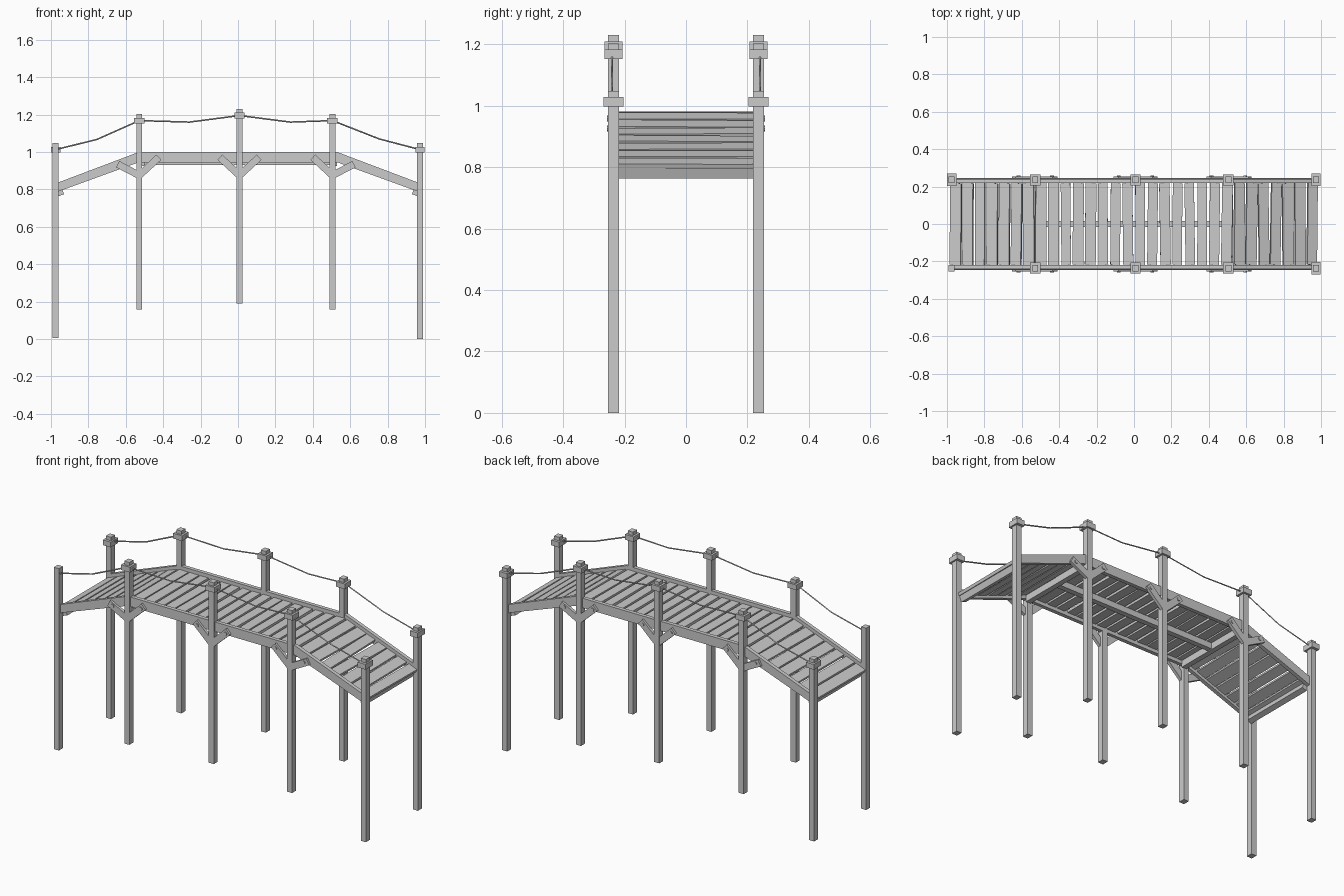
import bpy, bmesh, math, random
from mathutils import Matrix, Vector

random.seed(4)
if "Cube" in bpy.data.objects:
    bpy.data.objects.remove(bpy.data.objects["Cube"])

wood = bpy.data.materials.new("plain grey wood")
wood.use_nodes = True
GREY = (0.6, 0.6, 0.6, 1)
wood.diffuse_color = GREY
wood.node_tree.nodes["Principled BSDF"].inputs["Base Color"].default_value = GREY


def finish(name, bm):
    mesh = bpy.data.meshes.new(name)
    bmesh.ops.recalc_face_normals(bm, faces=bm.faces)
    bm.to_mesh(mesh)
    bm.free()
    mesh.materials.append(wood)
    obj = bpy.data.objects.new(name, mesh)
    bpy.context.collection.objects.link(obj)
    return obj


def box(name, centre, size, pitch=0, yaw=0):
    bm = bmesh.new()
    bmesh.ops.create_cube(bm, size=1, matrix=Matrix.Translation(centre)
                          @ Matrix.Rotation(-pitch, 4, 'Y')
                          @ Matrix.Rotation(yaw, 4, 'Z')
                          @ Matrix.Diagonal((*size, 1)))
    return finish(name, bm)


def bar(name, a, b, y, width, thick):
    # straight timber between two (x, z) points
    dx, dz = b[0] - a[0], b[1] - a[1]
    centre = ((a[0] + b[0]) / 2, y, (a[1] + b[1]) / 2)
    return box(name, centre, (math.hypot(dx, dz), thick, width), math.atan2(dz, dx))


def prism(name, outline, y, thick):
    # outline in x, z extruded along y
    bm = bmesh.new()
    face = bm.faces.new([bm.verts.new((x, y - thick / 2, z)) for x, z in outline])
    new = bmesh.ops.extrude_face_region(bm, geom=[face])["geom"]
    verts = [v for v in new if isinstance(v, bmesh.types.BMVert)]
    bmesh.ops.translate(bm, verts=verts, vec=(0, thick, 0))
    return finish(name, bm)


def peg(name, x, y, z):
    bm = bmesh.new()
    bmesh.ops.create_cone(bm, cap_ends=True, segments=8, radius1=0.01, radius2=0.01,
                          depth=0.012, matrix=Matrix.Translation((x, y, z))
                          @ Matrix.Rotation(math.pi / 2, 4, 'X'))
    return finish(name, bm)


def rope(name, points, y):
    curve = bpy.data.curves.new(name, 'CURVE')
    curve.dimensions = '3D'
    curve.bevel_depth = 0.004
    curve.bevel_resolution = 0
    curve.use_fill_caps = True
    line = curve.splines.new('POLY')
    line.points.add(len(points) - 1)
    for p, (x, z) in zip(line.points, points):
        p.co = (x, y, z, 1)
    curve.materials.append(wood)
    bpy.context.collection.objects.link(bpy.data.objects.new(name, curve))


ROW = 0.236
BEND, END = 0.53, 0.985
# x, foot height, cap centre height
POSTS = [(-0.975, 0.005, 1.013), (-0.528, 0.157, 1.168), (0.008, 0.19, 1.195),
         (0.505, 0.157, 1.168), (0.973, 0, 1.013)]
SAGS = [(-0.755, 1.067), (-0.26, 1.16), (0.28, 1.16), (0.755, 1.07)]

for s, side in ((-1, "right"), (1, "left")):
    y = s * ROW

    # posts with square collars
    for i, (x, foot, cap) in enumerate(POSTS):
        top = cap + 0.035
        box(f"{side}_post_{i}", (x, y, (foot + top) / 2), (0.032, 0.036, top - foot))
        if i or s > 0:
            wide = 0.066 if i in (0, 4) else 0.058
            deep = 0.05 if i in (0, 4) else 0.056
            box(f"{side}_post_collar_{i}", (x, y, cap), (deep, wide, 0.03))

    # sagging ropes
    for i, sag in enumerate(SAGS):
        a, b = POSTS[i], POSTS[i + 1]
        rope(f"{side}_rope_{i}", [(a[0], a[2]), sag, (b[0], b[2])], s * 0.241)

    # side beams
    prism(f"{side}_flat_beam", [(-BEND, 0.945), (BEND, 0.945), (BEND, 1), (-BEND, 1)],
          s * 0.23, 0.022)
    for e, end in ((-1, "low"), (1, "high")):
        prism(f"{side}_{end}_slope_beam",
              [(e * BEND, 0.945), (e * BEND, 1), (e * END, 0.828), (e * END, 0.78)],
              s * 0.23, 0.022)

    # angled braces and their pegs
    for i in (1, 2, 3):
        x = POSTS[i][0]
        for e in (-1, 1):
            sloped = (i == 1 and e < 0) or (i == 3 and e > 0)
            tip = (x + e * 0.115, 0.935) if sloped else (x + e * 0.105, 0.972)
            bar(f"{side}_brace_{i}_{'a' if e < 0 else 'b'}", (x, 0.875), tip,
                s * 0.2445, 0.038, 0.018)
            peg(f"{side}_peg_{i}_{'a' if e < 0 else 'b'}",
                x + e * 0.09, s * 0.252, 0.926 if sloped else 0.958)


# deck planks, slightly crooked
def planks(name, a, b, count):
    a, b = Vector(a), Vector(b)
    step = (b - a) / count
    pitch = math.atan2(step.y, step.x)
    for i in range(count):
        mid = a + step * (i + 0.5)
        box(f"{name}_plank_{i}", (mid.x, 0, mid.y),
            (step.length - random.uniform(0.006, 0.016), 0.436, 0.016),
            pitch + random.uniform(-0.02, 0.02), random.uniform(-0.018, 0.018))


planks("flat", (-BEND, 0.972), (BEND, 0.972), 16)
planks("low_slope", (-END, 0.8), (-BEND, 0.972), 7)
planks("high_slope", (BEND, 0.972), (END, 0.8), 7)

# supports under the deck
box("centre_joist", (0, 0, 0.947), (2 * BEND, 0.03, 0.034))
for e, end in ((-1, "low"), (1, "high")):
    box(f"{end}_bend_joist", (e * 0.515, 0, 0.945), (0.03, 0.44, 0.038))
    box(f"{end}_end_joist", (e * 0.95, 0, 0.785), (0.03, 0.436, 0.034), -e * 0.36)
